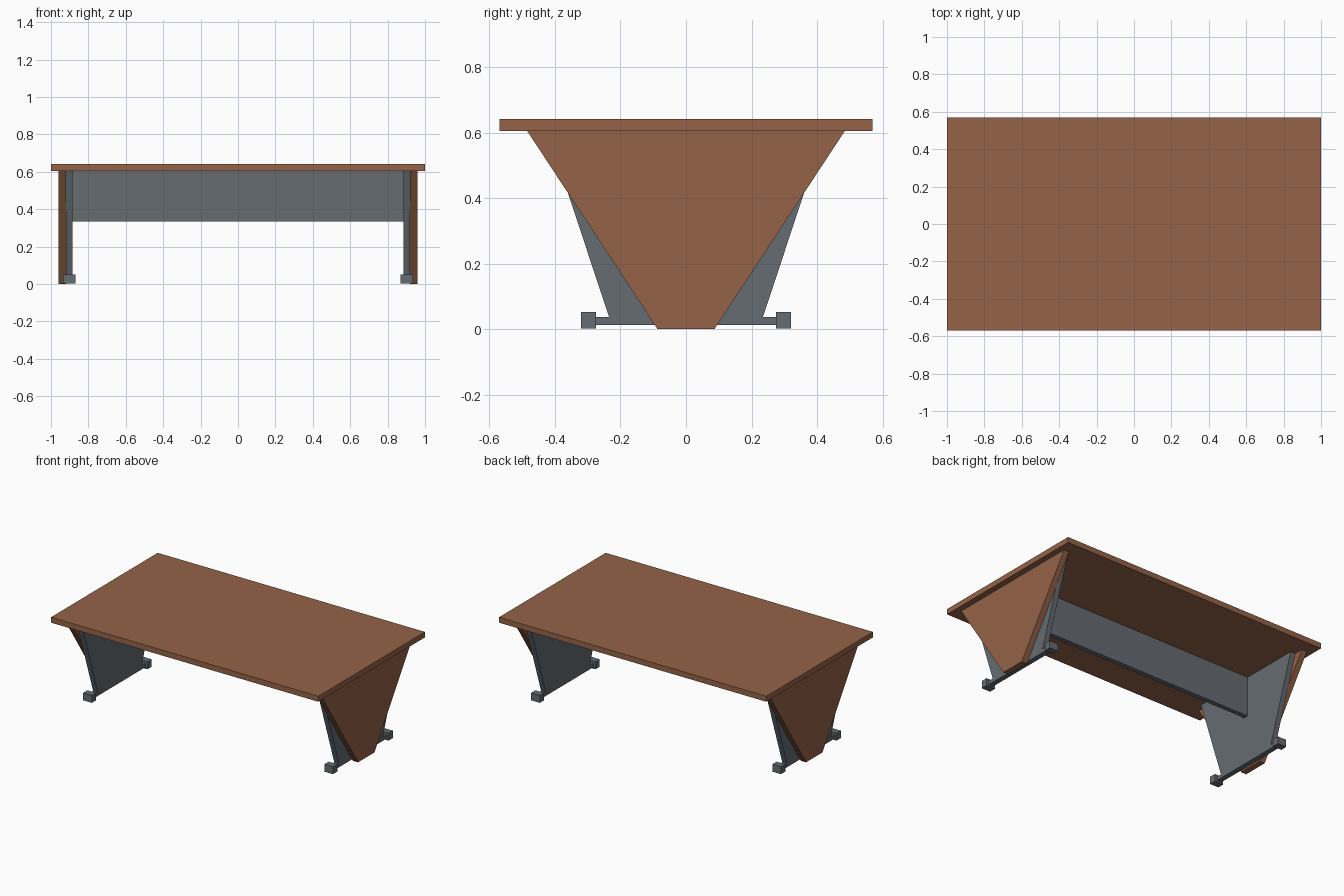
import bpy
import bmesh

cube = bpy.data.objects.get("Cube")
if cube:
    bpy.data.objects.remove(cube, do_unlink=True)


def make_material(name, rgb):
    mat = bpy.data.materials.new(name)
    mat.use_nodes = True
    color = (*rgb, 1.0)
    mat.diffuse_color = color
    mat.node_tree.nodes["Principled BSDF"].inputs["Base Color"].default_value = color
    return mat


wood = make_material("brown wood", (0.30, 0.125, 0.064))
metal = make_material("grey metal", (0.13, 0.15, 0.165))


def slab(name, profile, x0, x1, mat):
    """Extrude a (y, z) outline from x0 to x1."""
    bm = bmesh.new()
    face = bm.faces.new([bm.verts.new((x0, y, z)) for y, z in profile])
    ext = bmesh.ops.extrude_face_region(bm, geom=[face])
    moved = [v for v in ext["geom"] if isinstance(v, bmesh.types.BMVert)]
    bmesh.ops.translate(bm, verts=moved, vec=(x1 - x0, 0, 0))
    bmesh.ops.recalc_face_normals(bm, faces=bm.faces)
    mesh = bpy.data.meshes.new(name)
    bm.to_mesh(mesh)
    bm.free()
    mesh.materials.append(mat)
    obj = bpy.data.objects.new(name, mesh)
    bpy.context.collection.objects.link(obj)
    return obj


def box(name, x, y, z, mat):
    outline = [(y[0], z[0]), (y[1], z[0]), (y[1], z[1]), (y[0], z[1])]
    return slab(name, outline, x[0], x[1], mat)


def taper(low, z0, high, z1):
    return [(-low, z0), (low, z0), (high, z1), (-high, z1)]


UNDER = 0.605   # underside of the top
INNER, OUTER = 0.885, 0.92   # faces of the metal legs

# Table top and the panel that joins the legs
box("table_top", (-1, 1), (-0.57, 0.57), (UNDER, 0.642), wood)
box("modesty_panel", (-INNER, INNER), (-0.016, 0.016), (0.335, UNDER), metal)

# Leg assemblies at both ends
for side, s in (("left", 1), ("right", -1)):
    slab(side + "_outer_panel", taper(0.087, 0, 0.485, UNDER),
         s * OUTER, s * 0.96, wood)
    slab(side + "_leg", taper(0.235, 0.037, 0.423, UNDER),
         s * INNER, s * OUTER, metal)
    box(side + "_foot_bar", (s * INNER, s * OUTER), (-0.275, 0.275),
        (0.012, 0.037), metal)
    for end, e in (("back", 1), ("front", -1)):
        box(f"{side}_{end}_foot", (s * 0.87, s * 0.935),
            sorted((e * 0.274, e * 0.32)), (0.002, 0.052), metal)
